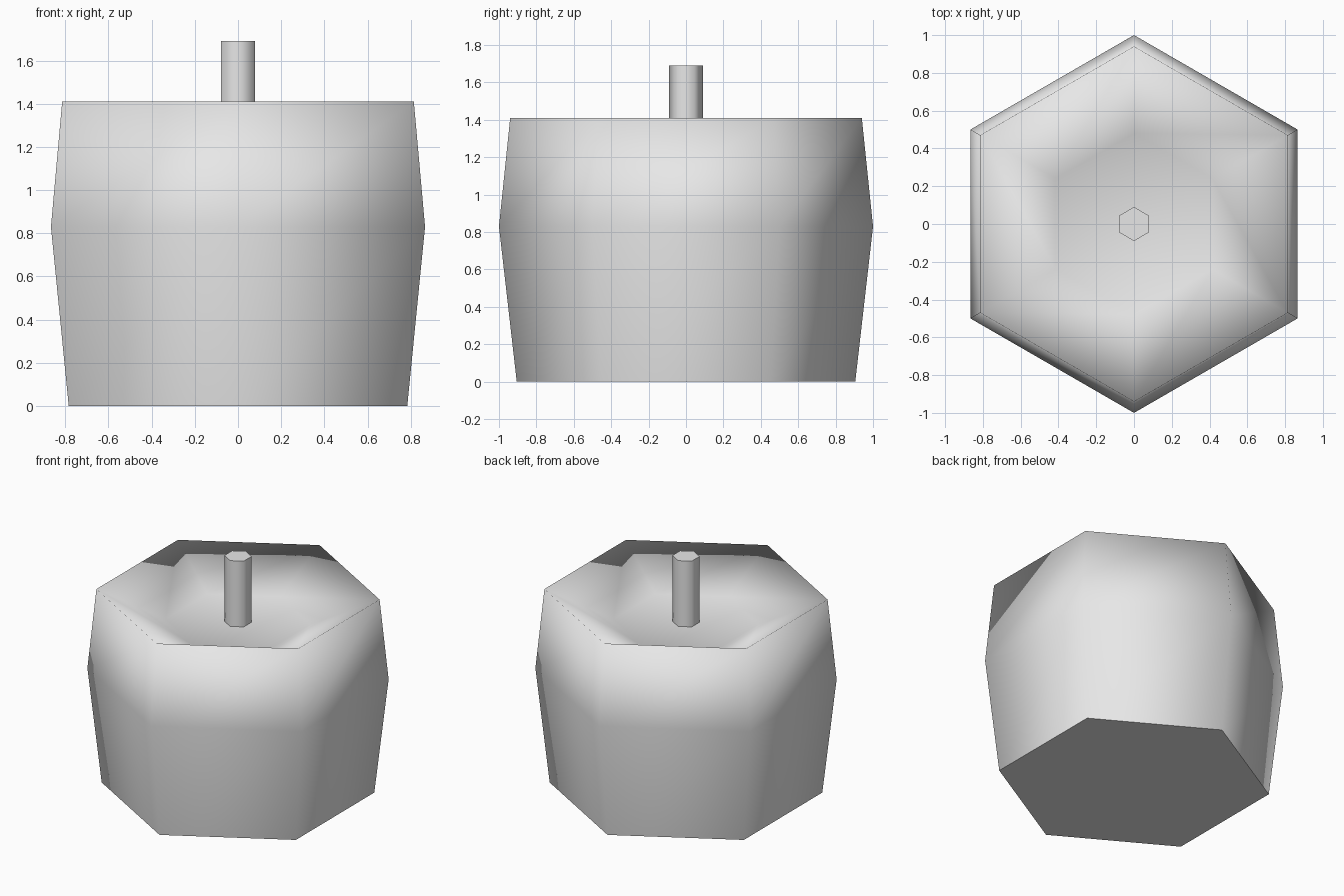
import bpy
import bmesh
from math import cos, sin, pi

SIDES = 6

cube = bpy.data.objects.get("Cube")
if cube:
    bpy.data.objects.remove(cube, do_unlink=True)

grey = bpy.data.materials.new("light_grey")
grey.use_nodes = True
grey.diffuse_color = (0.8, 0.8, 0.8, 1)
grey.node_tree.nodes["Principled BSDF"].inputs["Base Color"].default_value = (0.8, 0.8, 0.8, 1)


def lathe(name, profile, flat_first=True, flat_last=True):
    """Sweep (radius, height) rings around z with closed ends and smooth sides."""
    bm = bmesh.new()
    rings = []
    for r, z in profile:
        angles = [pi / 2 + 2 * pi * i / SIDES for i in range(SIDES)]
        rings.append([bm.verts.new((r * cos(a), r * sin(a), z)) for a in angles])
    for low, high in zip(rings, rings[1:]):
        for i in range(SIDES):
            j = (i + 1) % SIDES
            bm.faces.new((low[i], low[j], high[j], high[i])).smooth = True
    bm.faces.new(rings[0][::-1]).smooth = not flat_first
    bm.faces.new(rings[-1]).smooth = not flat_last
    # Hard edges around the flat ends
    for edge in bm.edges:
        edge.smooth = all(f.smooth for f in edge.link_faces)
    mesh = bpy.data.meshes.new(name)
    bm.to_mesh(mesh)
    bm.free()
    mesh.materials.append(grey)
    obj = bpy.data.objects.new(name, mesh)
    bpy.context.collection.objects.link(obj)
    return obj


# Fruit body: flat base, widest middle, rim, then the hollow in the top
lathe("fruit_body", [(0.905, 0), (1.0, 0.83), (0.94, 1.41), (0.48, 1.21)], flat_last=False)

# Stem standing in the hollow
lathe("stem", [(0.09, 1.21), (0.09, 1.69)])
